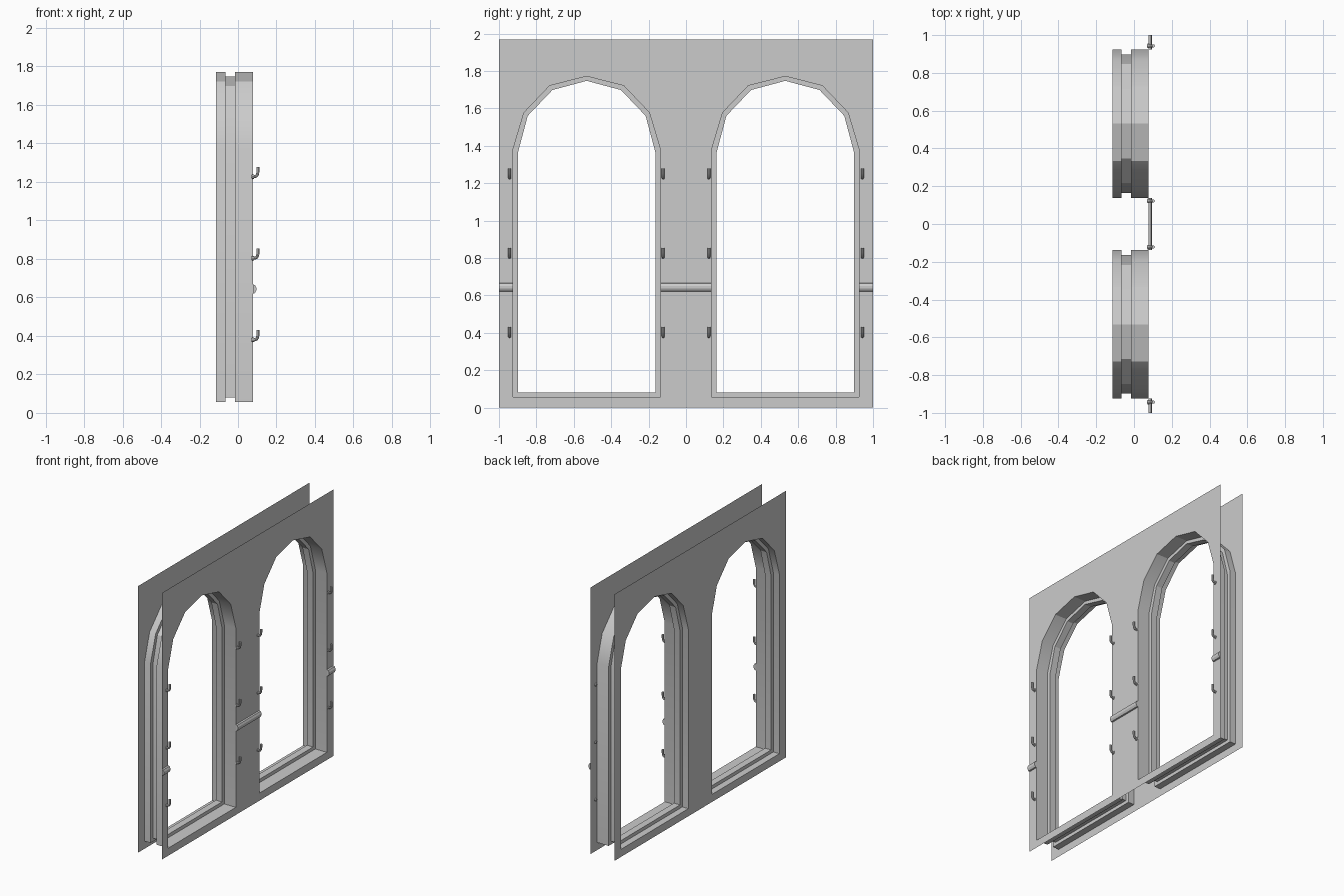
import bpy, bmesh, math
from mathutils import Matrix

if "Cube" in bpy.data.objects:
    bpy.data.objects.remove(bpy.data.objects["Cube"])

FRONT, BACK, TOP = 0.078, -0.115, 1.967
MID = 0.531


def make_object(name, bm, smooth=False):
    bmesh.ops.remove_doubles(bm, verts=bm.verts, dist=1e-5)
    bmesh.ops.recalc_face_normals(bm, faces=bm.faces)
    mesh = bpy.data.meshes.new(name)
    bm.to_mesh(mesh)
    bm.free()
    ob = bpy.data.objects.new(name, mesh)
    bpy.context.collection.objects.link(ob)
    if smooth:
        bpy.ops.object.select_all(action='DESELECT')
        ob.select_set(True)
        bpy.context.view_layer.objects.active = ob
        bpy.ops.object.shade_smooth_by_angle(angle=math.radians(28))
    return ob


# half outlines of the arch: (distance from window centre, z), sill to apex
OUTER = [(0, 0.056), (0.394, 0.056), (0.394, 1.38), (0.335, 1.577), (0.198, 1.721), (0, 1.771)]
INNER = [(0, 0.081), (0.367, 0.081), (0.367, 1.366), (0.315, 1.56), (0.183, 1.698), (0, 1.747)]


def full_loop(half):
    return half[1:] + [(-d, z) for d, z in half[-2:0:-1]]


# flat wall sheets with two arched openings
for name, x in (("front_wall_sheet", FRONT), ("back_wall_sheet", BACK)):
    bm = bmesh.new()
    for side in (-1, 1):
        for s, edge in ((-1, 0), (1, 1)):
            pts = [(MID + s * d, z) for d, z in OUTER]
            pts += [(MID, TOP), (edge, TOP), (edge, 0), (MID, 0)]
            bm.faces.new([bm.verts.new((x, side * y, z)) for y, z in pts])
    bmesh.ops.recalc_face_normals(bm, faces=bm.faces)
    ob = make_object(name, bm)
    if (ob.data.polygons[0].normal.x > 0) != (x > 0):
        ob.data.flip_normals()

# stepped window reveals running between the sheets
STEPS = [(FRONT, OUTER), (-0.016, OUTER), (-0.016, INNER),
         (-0.066, INNER), (-0.066, OUTER), (BACK, OUTER)]
for name, cy in (("left_window_reveal", -MID), ("right_window_reveal", MID)):
    bm = bmesh.new()
    rings = [[bm.verts.new((x, cy + d, z)) for d, z in full_loop(o)] for x, o in STEPS]
    for a, b in zip(rings, rings[1:]):
        n = len(a)
        for i in range(n):
            j = (i + 1) % n
            bm.faces.new((a[i], a[j], b[j], b[i]))
    ob = make_object(name, bm, True)
    # normals face into the opening
    p = ob.data.polygons[0]
    if p.normal.y * (p.center.y - cy) > 0:
        ob.data.flip_normals()

# chamfered dado rail pieces beside and between the windows
RAIL = [(FRONT, 0.667), (0.089, 0.664), (0.096, 0.65), (0.096, 0.637), (0.088, 0.622), (FRONT, 0.62)]
for name, y0, y1 in (("left_rail", -1, -0.925), ("middle_rail", -0.137, 0.137), ("right_rail", 0.925, 1)):
    bm = bmesh.new()
    a, b = [[bm.verts.new((x, y, z)) for x, z in RAIL] for y in (y0, y1)]
    for i in range(len(RAIL)):
        j = (i + 1) % len(RAIL)
        bm.faces.new((a[i], a[j], b[j], b[i]))
    bm.faces.new(a)
    bm.faces.new(b)
    make_object(name, bm)

# bent shutter hook: swept pin plus a small base disc
PATH = [(0.07, 0, 0), (0.088, 0, 0), (0.097, 0.004, 25), (0.102, 0.013, 65),
        (0.103, 0.025, 90), (0.103, 0.05, 90)]
bm = bmesh.new()
SIDES, R = 8, 0.008
rings = []
for x, z, deg in PATH:
    t = math.radians(deg)
    ring = []
    for k in range(SIDES):
        a = 2 * math.pi * k / SIDES
        u, v = R * math.cos(a), R * math.sin(a)
        ring.append(bm.verts.new((x - v * math.sin(t), u, z + v * math.cos(t))))
    rings.append(ring)
for a, b in zip(rings, rings[1:]):
    for i in range(SIDES):
        j = (i + 1) % SIDES
        bm.faces.new((a[i], a[j], b[j], b[i]))
bm.faces.new(rings[0])
bm.faces.new(rings[-1])
bmesh.ops.create_cone(bm, cap_ends=True, segments=8, radius1=0.012, radius2=0.012, depth=0.01,
                      matrix=Matrix.Translation((0.077, 0, 0)) @ Matrix.Rotation(math.pi / 2, 4, 'Y'))
first = make_object("shutter_hook", bm, True)

# place hooks beside every window edge
spots = [(y, z) for y in (-0.943, -0.122, 0.122, 0.943) for z in (0.38, 0.804, 1.228)]
for i, (y, z) in enumerate(spots):
    ob = first
    if i:
        ob = first.copy()
        bpy.context.collection.objects.link(ob)
    ob.location = (0, y, z)
